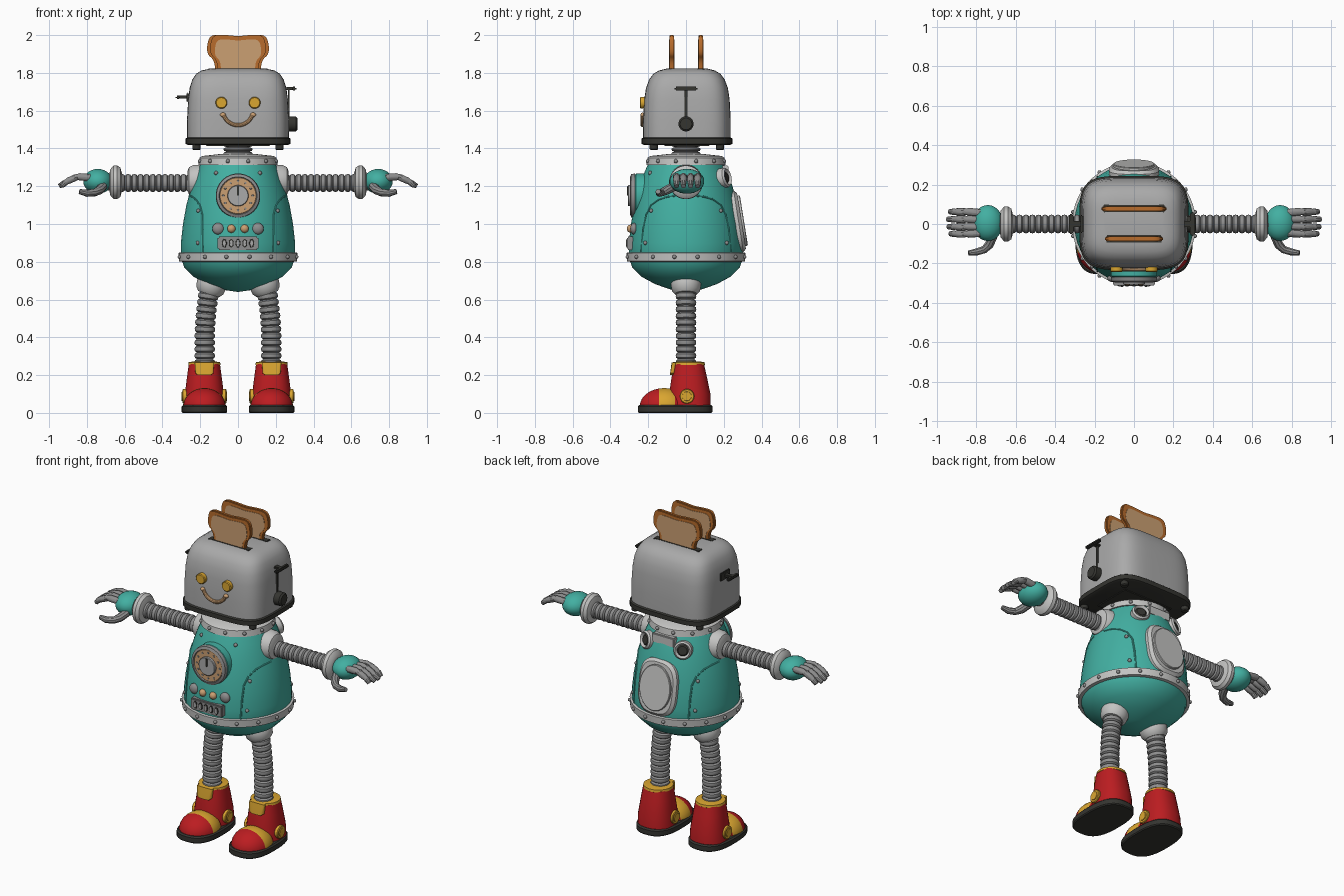
import bpy, bmesh
from math import sin, cos, pi, sqrt, copysign
from mathutils import Vector as V, Matrix

cube = bpy.data.objects.get("Cube")
if cube:
    bpy.data.objects.remove(cube)


def material(name, *rgb):
    m = bpy.data.materials.new(name)
    m.use_nodes = True
    m.diffuse_color = (*rgb, 1)
    m.node_tree.nodes["Principled BSDF"].inputs["Base Color"].default_value = (*rgb, 1)
    return m


TEAL = material("teal paint", .055, .43, .36)
LIGHT = material("pale grey", .55, .55, .54)
STEEL = material("steel", .4, .4, .4)
GREY = material("tube grey", .27, .27, .27)
DARK = material("dark plastic", .035, .035, .03)
RED = material("boot red", .5, .012, .015)
GOLD = material("gold", .7, .38, .03)
CRUST = material("crust", .48, .15, .025)
BREAD = material("bread", .6, .35, .17)
X, Y, Z = V((1, 0, 0)), V((0, 1, 0)), V((0, 0, 1))
made = []


def finish(name, bm, *mats):
    bmesh.ops.remove_doubles(bm, verts=bm.verts, dist=1e-5)
    bmesh.ops.recalc_face_normals(bm, faces=bm.faces)
    me = bpy.data.meshes.new(name)
    bm.to_mesh(me)
    bm.free()
    for m in mats:
        me.materials.append(m)
    ob = bpy.data.objects.new(name, me)
    bpy.context.collection.objects.link(ob)
    made.append(ob)
    return ob


def skin(name, secs, mat, axis=None, n=2, seg=28):
    """Loft (centre, radius or radius pair) sections; n squares off the outline."""
    bm, rings, ref = bmesh.new(), [], None
    for i, (c, r) in enumerate(secs):
        a = axis or V(secs[min(i + 1, len(secs) - 1)][0]) - V(secs[max(i - 1, 0)][0])
        a = V(a).normalized()
        ref = ref or (Z if abs(a.y) > .6 else Y)
        u = ref.cross(a).normalized()
        w = a.cross(u)
        rx, ry = r if isinstance(r, tuple) else (r, r)
        ring = []
        for k in range(seg):
            t = 2 * pi * (k + .5) / seg
            p = [copysign(abs(f) ** (2 / n), f) for f in (cos(t), sin(t))]
            ring.append(bm.verts.new(V(c) + u * rx * p[0] + w * ry * p[1]))
        rings.append((ring, rx))
    for (a, _), (b, _) in zip(rings, rings[1:]):
        for k in range(seg):
            j = (k + 1) % seg
            bm.faces.new((a[k], a[j], b[j], b[k]))
    for ring, r in (rings[0], rings[-1]):
        if r > 0:
            bm.faces.new(ring)
    return finish(name, bm, mat)


def lathe(name, base, axis, prof, mat, **kw):
    axis = V(axis).normalized()
    return skin(name, [(V(base) + axis * h, r) for h, r in prof], mat, axis, **kw)


def disc(name, base, axis, r, h, mat, **kw):
    e = .15 * h
    small = tuple(q - e for q in r) if isinstance(r, tuple) else r - e
    return lathe(name, base, axis, [(0, r), (h - e, r), (h, small)], mat, **kw)


def box(name, c, size, mat, bevel=.006):
    bm = bmesh.new()
    bmesh.ops.create_cube(bm, size=1, matrix=Matrix.Translation(c) @ Matrix.Diagonal((*size, 1)))
    bmesh.ops.bevel(bm, geom=bm.edges[:], offset=bevel, segments=2, affect='EDGES')
    return finish(name, bm, mat)


def ball(name, c, r, axis, mat, seg=24):
    return lathe(name, c, axis, [(-r[1] * cos(pi * i / 14), (r[0] * sin(pi * i / 14), r[2] * sin(pi * i / 14)))
                                 for i in range(15)], mat, seg=seg)


def hose(name, path, rings, r, mat):
    """Corrugated tube; path maps 0..1 to a point."""
    secs = []
    for i in range(rings):
        for f, q in ((0, .78), (.2, .96), (.5, 1), (.8, .96)):
            secs.append((path((i + f) / rings), r * q))
    return skin(name, secs + [(path(1), r * .78)], mat, seg=20)


# Torso
BODY = [(.64, 0), (.65, .07), (.68, .16), (.72, .235), (.77, .285), (.82, .302), (.9, .303),
        (1, .292), (1.1, .274), (1.2, .247), (1.27, .222), (1.32, .2)]


def body_r(z):
    for (a, p), (b, q) in zip(BODY, BODY[1:]):
        if a <= z <= b:
            return p + (q - p) * (z - a) / (b - a)
    return .2


def on_body(ang, z, out=0, back=1):
    r = body_r(z) + out
    return V((r * sin(ang), -r * cos(ang) * back, z))


lathe("torso", (0, 0, 0), Z, BODY, TEAL, seg=48)
lathe("belt", (0, 0, 0), Z, [(.8, .295), (.803, .313), (.847, .315), (.852, .295)], LIGHT, seg=48)
lathe("collar", (0, 0, 0), Z, [(1.31, .19), (1.313, .211), (1.35, .205), (1.36, .19), (1.37, .1)], LIGHT, seg=40)
hose("neck", lambda t: (0, 0, 1.36 + .07 * t), 3, .078, GREY)

bm = bmesh.new()
spots = [on_body(2 * pi * (i + .5) / 16, .826, .013) for i in range(16)]
spots += [V((.209 * sin(a), .209 * cos(a), 1.333)) for a in [2 * pi * (i + .5) / 12 for i in range(12)]]
spots += [on_body(s * a, z, 0, b) for s in (1, -1) for b in (1, -1) for a, z in ((.78, .9), (.85, 1.07), (.55, 1.27))]
for p in spots:
    bmesh.ops.create_icosphere(bm, subdivisions=2, radius=.011, matrix=Matrix.Translation(p))
finish("rivets", bm, GREY)
for s in (1, -1):
    for b, side in ((1, "front"), (-1, "back")):
        path = [on_body(s * a, z, 0, b) for a, z in
                ((.66, .85), (.69, .97), (.73, 1.05), (.83, 1.1), (1, 1.13), (1.2, 1.145), (1.4, 1.15))]
        skin(side + "_panel_seam", [(p, .005) for p in path], TEAL, seg=8)

# Chest dial, buttons and grille
front = -Y
disc("dial_housing", (0, -.2, 1.15), front, .118, .075, TEAL)
lathe("dial_rim", (0, -.27, 1.15), front, [(0, .118), (.02, .115), (.026, .1), (.015, .095)], GREY)
disc("dial_face", (0, -.27, 1.15), front, .098, .021, BREAD)
disc("dial_knob", (0, -.285, 1.15), front, .056, .022, STEEL)
box("dial_pointer", (0, -.308, 1.175), (.01, .008, .05), DARK, .002)
for i in range(12):
    a = pi * i / 6
    disc("dial_mark", (.078 * sin(a), -.29, 1.15 + .078 * cos(a)), front, .006, .004, GREY, seg=8)
for x, r, m in ((-.105, .031, GREY), (-.035, .022, BREAD), (.035, .022, BREAD), (.105, .031, GREY)):
    ball("chest_button", (x, -sqrt(body_r(.975) ** 2 - x * x), .975), (r, .02, r), front, m)
box("grille_plate", (0, -.283, .898), (.215, .06, .07), GREY)
for i in range(5):
    x = (i - 2) * .036
    disc("grille_slot", (x, -.312, .898), front, (.013, .023), .004, DARK, seg=16)
    disc("grille_slot_core", (x, -.315, .898), front, (.008, .017), .003, STEEL, seg=16)

# Back hatch and exhaust ports
tilt = (0, 1, .16)
disc("back_hatch", (0, .19, 1), tilt, (.128, .165), .105, LIGHT, n=3, seg=40)
disc("back_hatch_cover", (0, .285, 1.015), tilt, (.105, .135), .022, LIGHT, seg=40)
box("back_bracket", (0, .2, 1.28), (.15, .05, .06), LIGHT)
for s in (1, -1):
    ax, base = V((s * .45, 1, .25)), (s * .105, .165, 1.235)
    lathe("exhaust_ring", base, ax, [(0, .055), (.055, .052), (.065, .043), (.05, .032)], LIGHT)
    disc("exhaust_core", base, ax, .034, .058, DARK)

# Toaster head
HEAD = [(1.45, .27, .232), (1.55, .27, .232), (1.66, .264, .226), (1.72, .256, .217), (1.765, .242, .2),
        (1.795, .222, .178), (1.813, .192, .148), (1.822, .15, .11)]
skin("toaster_shell", [((0, .005, z), (a, b)) for z, a, b in HEAD], STEEL, Z, n=4.2, seg=64)
skin("toaster_base", [((0, .005, z), (a, a - .037)) for z, a in ((1.418, .265), (1.424, .277), (1.452, .277), (1.459, .268))],
     DARK, Z, n=4.2, seg=64)
box("crumb_tray", (0, .005, 1.417), (.34, .24, .008), DARK, .002)
for x in (-.22, .22):
    for y in (-.17, .18):
        disc("toaster_foot", (x, y, 1.425), -Z, .022, .033, DARK, seg=14)
for s in (1, -1):
    disc("eye", (s * .088, -.215, 1.642), front, .031, .029, GOLD)
skin("smile", [((.08 * sin(a), -.23, 1.603 - .08 * cos(a)), .011) for a in [-1.25 + 2.5 * i / 16 for i in range(17)]],
     BREAD, seg=10)
for s in (1, -1):
    ball("smile_end", (s * .08, -.23, 1.578), (.015, .011, .012), front, BREAD, seg=12)
box("lever_slot", (.268, 0, 1.63), (.008, .014, .19), DARK, .002)
box("lever_arm", (.278, 0, 1.718), (.05, .03, .015), DARK, .004)
box("lever_handle", (.297, 0, 1.717), (.024, .12, .02), DARK)
disc("browning_knob", (.255, 0, 1.53), X, .04, .06, DARK)
box("side_lever_plate", (-.266, 0, 1.67), (.012, .09, .05), DARK, .004)
box("side_lever_arm", (-.29, 0, 1.672), (.06, .03, .016), DARK, .004)
box("side_lever_handle", (-.318, 0, 1.67), (.024, .1, .018), DARK)

# Toast
HALF = [(.118, 1.72), (.12, 1.82), (.128, 1.87), (.165, 1.9), (.162, 1.965), (.14, 2.003), (.06, 2), (0, 1.994)]


def slab(name, pts, y, t, mat, bevel):
    bm = bmesh.new()
    f = bm.faces.new([bm.verts.new((x, y - t / 2, z)) for x, z in pts])
    ext = bmesh.ops.extrude_face_region(bm, geom=[f])["geom"]
    bmesh.ops.translate(bm, verts=[g for g in ext if isinstance(g, bmesh.types.BMVert)], vec=(0, t, 0))
    if bevel:
        rim = [e for e in bm.edges if abs(e.verts[0].co.y - e.verts[1].co.y) < t / 2]
        bmesh.ops.bevel(bm, geom=rim, offset=bevel, segments=2, affect='EDGES')
    return finish(name, bm, mat)


outline = HALF + [(-x, z) for x, z in HALF[-2::-1]]
for _ in range(2):
    pairs = list(zip(outline, outline[1:] + outline[:1]))
    outline = [(a[0] + (b[0] - a[0]) * f, a[1] + (b[1] - a[1]) * f) for a, b in pairs for f in (.25, .75)]
for y, k, side in ((-.075, .9, "front"), (.078, 1, "back")):
    slab(side + "_toast_crust", [(x * k, z) for x, z in outline], y, .024, CRUST, .005)
    slab(side + "_toast_crumb", [(x * k * .83, 1.85 + (z - 1.85) * .84) for x, z in outline], y, .028, BREAD, 0)
    box(side + "_toast_slot", (0, y, 1.82), (.31 * k, .04, .008), DARK, .002)

# Arms, hands, legs and boots, once per side
for s, side in ((1, "left_"), (-1, "right_")):
    def P(x, y, z):
        return V((s * x, y, z))
    out = X * s
    lathe(side + "shoulder", P(.16, 0, 1.228), out, [(0, .088), (.075, .085), (.1, .072), (.108, .05)], LIGHT)
    hose(side + "arm", lambda t: P(.24 + .39 * t, 0, 1.217), 12, .048, GREY)
    lathe(side + "cuff", P(.615, 0, 1.221), out, [(0, .05), (.008, .078), (.025, .09), (.045, .088), (.062, .068), (.066, .04)], LIGHT)
    disc(side + "wrist", P(.66, 0, 1.222), out, .045, .06, GREY)
    ball(side + "palm", P(.742, .005, 1.226), (.066, .077, .092), out, TEAL)
    for i, y in enumerate((.062, .024, -.014, -.05)):
        tip = .952 - .012 * abs(i - 1.4)
        skin(side + "finger", [(P(.775, y * .9, 1.245), .02), (P(.84, y, 1.25), .02), (P(.85, y, 1.249), .016),
                               (P(.86, y, 1.246), .019), (P(.9, y, 1.228), .018), (P(.907, y, 1.224), .015),
                               (P(.915, y, 1.219), .017), (P(tip, y, 1.2), .013)], GREY, seg=10)
    skin(side + "thumb", [(P(.715, -.06, 1.2), .024), (P(.735, -.105, 1.178), .024), (P(.76, -.13, 1.166), .02),
                          (P(.8, -.142, 1.163), .019), (P(.84, -.148, 1.172), .013)], GREY, seg=10)

    lathe(side + "hip", P(.128, 0, .72), V((s * .3, 0, -1)), [(0, .08), (.045, .08), (.075, .075), (.095, .058)], LIGHT)
    hose(side + "leg", lambda t: P(.15 + .026 * sin(min(1, 1.5 * t) * pi / 2), 0, .67 - .42 * t), 12, .055, GREY)
    bx = .178
    skin(side + "boot_sole", [(P(bx, -.057, z), (a, a + .077)) for z, a in ((0, .116), (.006, .121), (.034, .121), (.042, .113))],
         DARK, Z, n=2.7, seg=40)
    skin(side + "boot_shaft", [(P(bx, y, z), (a, b)) for z, y, a, b in
                               ((.03, .02, .108, .112), (.1, .02, .104, .11), (.2, .017, .091, .092), (.258, .015, .083, .081),
                                (.262, .015, .07, .07))], RED, Z, n=2.3)
    toe = ball(side + "boot_toe", P(bx, -.115, .035), (.113, .13, .097), Y, RED, seg=28)
    toe.data.materials.append(GOLD)
    for v in toe.data.vertices:
        v.co.z = max(v.co.z, .035)
    for f in toe.data.polygons:
        f.material_index = int(-.15 < f.center.y < -.07)
    lathe(side + "boot_cuff", P(bx, .015, .25), Z, [(0, .08), (.004, .086), (.018, .084), (.022, .06)], GOLD)
    skin(side + "boot_tab", [(P(bx, y, z), (a, .012)) for z, y, a in ((.2, -.073, .035), (.21, -.072, .048), (.268, -.064, .052))],
         GOLD, Z, n=5)
    for d in (1, -1):
        disc(side + "boot_medallion", P(bx + d * .09, .005, .088), X * s * d, .039, .026, GOLD)
        disc(side + "boot_medallion_boss", P(bx + d * .112, .005, .088), X * s * d, .025, .008, GOLD)

bpy.ops.object.select_all(action='DESELECT')
for ob in made:
    ob.select_set(True)
bpy.context.view_layer.objects.active = made[0]
bpy.ops.object.shade_smooth_by_angle(angle=.6)
